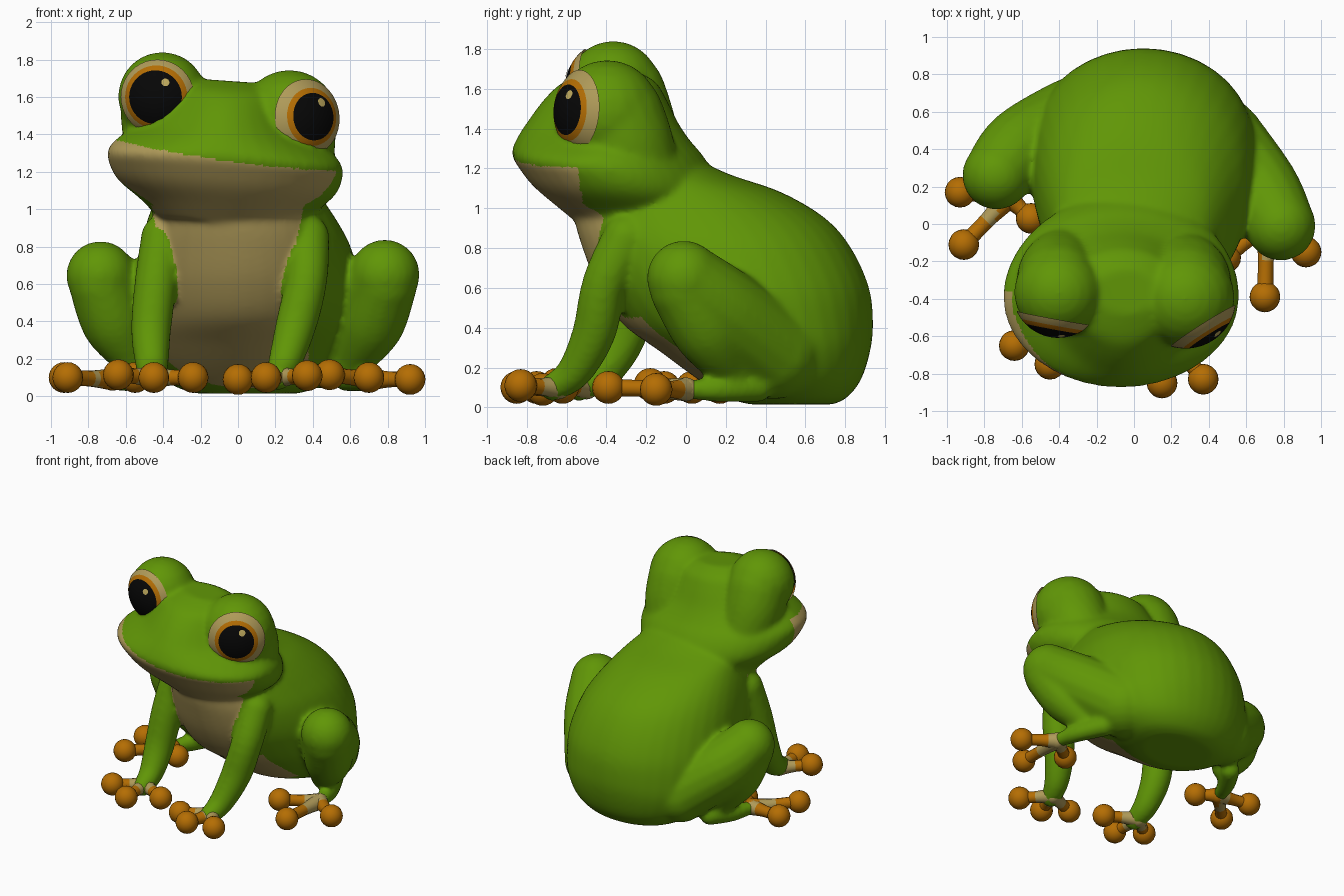
import bpy, bmesh, math
from mathutils import Vector

if "Cube" in bpy.data.objects:
    bpy.data.objects.remove(bpy.data.objects["Cube"])

def material(name, rgb):
    m = bpy.data.materials.new(name)
    m.diffuse_color = (*rgb, 1)
    m.use_nodes = True
    m.node_tree.nodes["Principled BSDF"].inputs["Base Color"].default_value = m.diffuse_color
    return m

GREEN = material("leaf_green", (0.118, 0.305, 0.002))
CREAM = material("belly_cream", (0.43, 0.325, 0.10))
ORANGE = material("toe_orange", (0.46, 0.155, 0.001))
BLACK = material("pupil_black", (0.002, 0.002, 0.002))
GLINT = material("eye_glint", (0.52, 0.40, 0.11))

def smooth_rows(rows, steps=5):
    """Catmull-Rom interpolation through rows of numbers."""
    out, n = [], len(rows)
    for i in range(n - 1):
        a, b, c, d = (rows[max(0, min(n - 1, i + k))] for k in (-1, 0, 1, 2))
        for s in range(steps):
            t = s / steps
            out.append([0.5 * (2*q + (r - p)*t + (2*p - 5*q + 4*r - s4)*t*t
                        + (3*q - p - 3*r + s4)*t**3) for p, q, r, s4 in zip(a, b, c, d)])
    return out + [list(rows[-1])]

def skin_rings(bm, rings):
    loops = [[bm.verts.new(p) for p in ring] for ring in rings]
    n = len(loops[0])
    faces = [bm.faces.new((a[i], a[(i+1) % n], b[(i+1) % n], b[i]))
             for a, b in zip(loops, loops[1:]) for i in range(n)]
    faces += [bm.faces.new(loops[0][::-1]), bm.faces.new(loops[-1])]
    bmesh.ops.recalc_face_normals(bm, faces=faces)

def stack(bm, rows, tilt=0.0, egg=0.0):
    """Horizontal sections: z, front y, back y, half width, centre x, front sharpness."""
    rings = []
    for z, yf, yb, w, cx, sharp in smooth_rows(rows):
        ring = []
        for i in range(40):
            a = math.tau * i / 40
            c, s = math.cos(a), math.sin(a)
            y = (yf + yb)/2 + (yb - yf)/2 * (s if s > 0 else -abs(s)**sharp)
            x = w * c * (1 + egg * s)
            ring.append((cx + x, y, z - tilt * x))
        rings.append(ring)
    skin_rings(bm, rings)

def ball(bm, centre, r):
    g = bmesh.ops.create_uvsphere(bm, u_segments=20, v_segments=12, radius=r)
    bmesh.ops.translate(bm, verts=g["verts"], vec=centre)

def tube(bm, rows, sides=16):
    """Limb through rows of x, y, z, radius with round ends."""
    pts = smooth_rows(rows)
    rings = []
    for i, p in enumerate(pts):
        t = Vector(pts[min(i+1, len(pts)-1)][:3]) - Vector(pts[max(i-1, 0)][:3])
        q = t.to_track_quat('Z', 'Y')
        rings.append([Vector(p[:3]) + q @ Vector((math.cos(math.tau*k/sides),
                      math.sin(math.tau*k/sides), 0)) * p[3] for k in range(sides)])
    skin_rings(bm, rings)
    ball(bm, rows[0][:3], rows[0][3])
    ball(bm, rows[-1][:3], rows[-1][3])

def make(name, bm, mats):
    me = bpy.data.meshes.new(name)
    bm.to_mesh(me)
    bm.free()
    for m in mats:
        me.materials.append(m)
    ob = bpy.data.objects.new(name, me)
    bpy.context.collection.objects.link(ob)
    me.shade_smooth()
    return ob

# Feet: heel, toe tips, reach of the orange
FEET = {
    "left_hand": ((-0.46, -0.50, 0.10), [(-0.64, -0.65, 0.115), (-0.45, -0.75, 0.10), (-0.24, -0.62, 0.10)], 0.13),
    "right_hand": ((0.22, -0.64, 0.10), [(0.00, -0.72, 0.09), (0.15, -0.85, 0.10), (0.37, -0.83, 0.11)], 0.13),
    "left_foot": ((-0.67, 0.14, 0.09), [(-0.93, 0.17, 0.10), (-0.91, -0.11, 0.10), (-0.55, 0.03, 0.10)], 0.19),
    "right_foot": ((0.71, 0.00, 0.09), [(0.92, -0.15, 0.09), (0.70, -0.39, 0.10), (0.49, -0.18, 0.115)], 0.19),
}
# Eyes: bulb centre, radius, gaze, band angles (pupil, iris, lid), glint offset
EYES = {
    "left_eye": ((-0.405, -0.365, 1.603), 0.238, (-0.18, -0.97, -0.02), (36, 44, 55), (0.06, 0, 0.08)),
    "right_eye": ((0.275, -0.395, 1.48), 0.265, (0.52, -0.82, 0.06), (28, 35, 49), (0.04, 0.02, 0.08)),
}
ARMS = [
    [(-0.40, -0.18, 0.85, 0.12), (-0.44, -0.25, 0.60, 0.115), (-0.465, -0.31, 0.35, 0.108),
     (-0.46, -0.42, 0.17, 0.09), (-0.455, -0.54, 0.10, 0.07)],
    [(0.37, -0.30, 0.85, 0.12), (0.365, -0.41, 0.62, 0.115), (0.31, -0.46, 0.38, 0.11),
     (0.25, -0.56, 0.18, 0.09), (0.215, -0.67, 0.10, 0.07)]]
LEGS = [  # thigh, shank and foot of each side
    [(-0.34, 0.56, 0.28, 0.22), (-0.60, 0.41, 0.49, 0.215), (-0.735, 0.26, 0.645, 0.185)],
    [(-0.735, 0.25, 0.60, 0.17), (-0.66, 0.31, 0.38, 0.17), (-0.55, 0.36, 0.18, 0.10)],
    [(-0.52, 0.45, 0.10, 0.07), (-0.61, 0.30, 0.09, 0.065), (-0.67, 0.16, 0.09, 0.05)],
    [(0.46, 0.44, 0.28, 0.24), (0.67, 0.18, 0.49, 0.22), (0.785, -0.01, 0.65, 0.188)],
    [(0.785, -0.01, 0.60, 0.175), (0.71, 0.11, 0.38, 0.175), (0.61, 0.22, 0.19, 0.11)],
    [(0.58, 0.36, 0.10, 0.075), (0.67, 0.18, 0.09, 0.065), (0.71, 0.01, 0.09, 0.05)]]

bm = bmesh.new()
# Torso
stack(bm, [(0.015, 0.32, 0.74, 0.27, 0.05, 1), (0.05, 0.20, 0.81, 0.38, 0.05, 1),
           (0.14, 0.06, 0.88, 0.49, 0.05, 1), (0.28, -0.13, 0.925, 0.57, 0.05, 1),
           (0.42, -0.32, 0.94, 0.60, 0.05, 1), (0.60, -0.44, 0.92, 0.60, 0.05, 0.9),
           (0.80, -0.52, 0.83, 0.56, 0.04, 0.85), (0.95, -0.56, 0.70, 0.50, 0.02, 0.85),
           (1.08, -0.55, 0.48, 0.43, 0.0, 0.9), (1.17, -0.50, 0.22, 0.37, -0.02, 1),
           (1.25, -0.45, 0.05, 0.30, -0.04, 1)], egg=0.1)
# Head
stack(bm, [(0.93, -0.55, 0.16, 0.38, -0.05, 1), (1.02, -0.66, 0.17, 0.47, -0.05, 1),
           (1.11, -0.765, 0.16, 0.575, -0.06, 1), (1.19, -0.83, 0.13, 0.62, -0.065, 1),
           (1.27, -0.875, 0.08, 0.628, -0.07, 1), (1.34, -0.855, 0.02, 0.575, -0.07, 1.4),
           (1.43, -0.80, -0.04, 0.46, -0.07, 2.0), (1.55, -0.71, -0.10, 0.37, -0.06, 2.0),
           (1.63, -0.62, -0.15, 0.31, -0.05, 1.5), (1.685, -0.48, -0.24, 0.18, -0.04, 1)], tilt=0.07)
# Eye bulbs and temples
for centre, r, *_ in EYES.values():
    x, y, z = centre
    ball(bm, centre, r)
    tube(bm, [(x, y + 0.04, z - 0.03, r*0.94), (x, y + 0.09, z - 0.16, r*0.92),
              (x*0.95, y + 0.14, z - 0.30, r*0.85)], 20)
for limb in ARMS + LEGS:
    tube(bm, limb)

# Fuse everything into one smooth skin
rough = make("rough_form", bm, [])
mod = rough.modifiers.new("fuse", 'REMESH')
mod.mode, mod.voxel_size = 'VOXEL', 0.016
mod = rough.modifiers.new("soften", 'SMOOTH')
mod.factor, mod.iterations = 0.5, 14
fused = bpy.data.meshes.new_from_object(rough.evaluated_get(bpy.context.evaluated_depsgraph_get()))
bpy.data.objects.remove(rough)
body = bpy.data.objects.new("body", fused)
bpy.context.collection.objects.link(body)
fused.materials.clear()
for m in (GREEN, CREAM):
    fused.materials.append(m)
fused.shade_smooth()

ARM_POINTS = [(Vector(p[:3]), p[3]) for arm in ARMS for p in smooth_rows(arm, 8) if p[2] < 0.82]

def is_cream(c, n):
    x, y, z = c
    if z > 1.02:    # lips and throat
        return z < 1.25 - 0.13*x + 0.08*x*x and y < -0.46 - 0.15*x
    if z > 0.45:    # chest
        ok = -0.36 - 0.2*(z - 0.5) < x < 0.24 + 0.22*(z - 0.5) and n.y < -0.15 and y < -0.1
    else:           # belly
        ok = abs(x + 0.02) < 0.40 and -0.40 < y < 0.22 and n.y < -0.25 and n.z < 0.1
    return ok and all((c - p).length > r + 0.012 for p, r in ARM_POINTS)

for p in fused.polygons:
    p.material_index = int(is_cream(p.center, p.normal))

# Toes: pale stems turning orange towards round pads
for name, (heel, tips, reach) in FEET.items():
    bm = bmesh.new()
    for tip in tips:
        h, t = Vector(heel), Vector(tip)
        tube(bm, [(*h, 0.06), (*h.lerp(t, 0.5), 0.042), (*t, 0.045)], 12)
        ball(bm, t, 0.082)
        for f in bm.faces:
            if (f.calc_center_median() - t).length < reach:
                f.material_index = 1
    make(name + "_toes", bm, [CREAM, ORANGE])

def cap(name, centre, r, gaze, angles, mats):
    """Spherical cap around the gaze direction, banded by angle."""
    q = Vector(gaze).to_track_quat('Z', 'Y')
    bm = bmesh.new()
    levels, bands, low = [], [], 0
    for k, a in enumerate(angles):
        for j in range(1, 5):
            levels.append(math.radians(low + (a - low)*j/4))
            bands.append(k)
        low = a
    point = lambda t, i: Vector(centre) + q @ Vector((math.sin(t)*math.cos(math.tau*i/40),
                         math.sin(t)*math.sin(math.tau*i/40), math.cos(t))) * r
    pole, prev = bm.verts.new(point(0, 0)), None
    for t, k in zip(levels, bands):
        ring = [bm.verts.new(point(t, i)) for i in range(40)]
        for i in range(40):
            j = (i + 1) % 40
            f = bm.faces.new((prev[i], ring[i], ring[j], prev[j]) if prev else (pole, ring[i], ring[j]))
            f.material_index = k
        prev = ring
    make(name, bm, mats)

# Eyes and glints
for name, (centre, r, gaze, angles, off) in EYES.items():
    cap(name, centre, r + 0.006, gaze, angles, [BLACK, ORANGE, CREAM])
    spot = Vector(gaze).normalized()*r + Vector(off)
    cap(name + "_glint", centre, r + 0.010, spot, [5], [GLINT])
